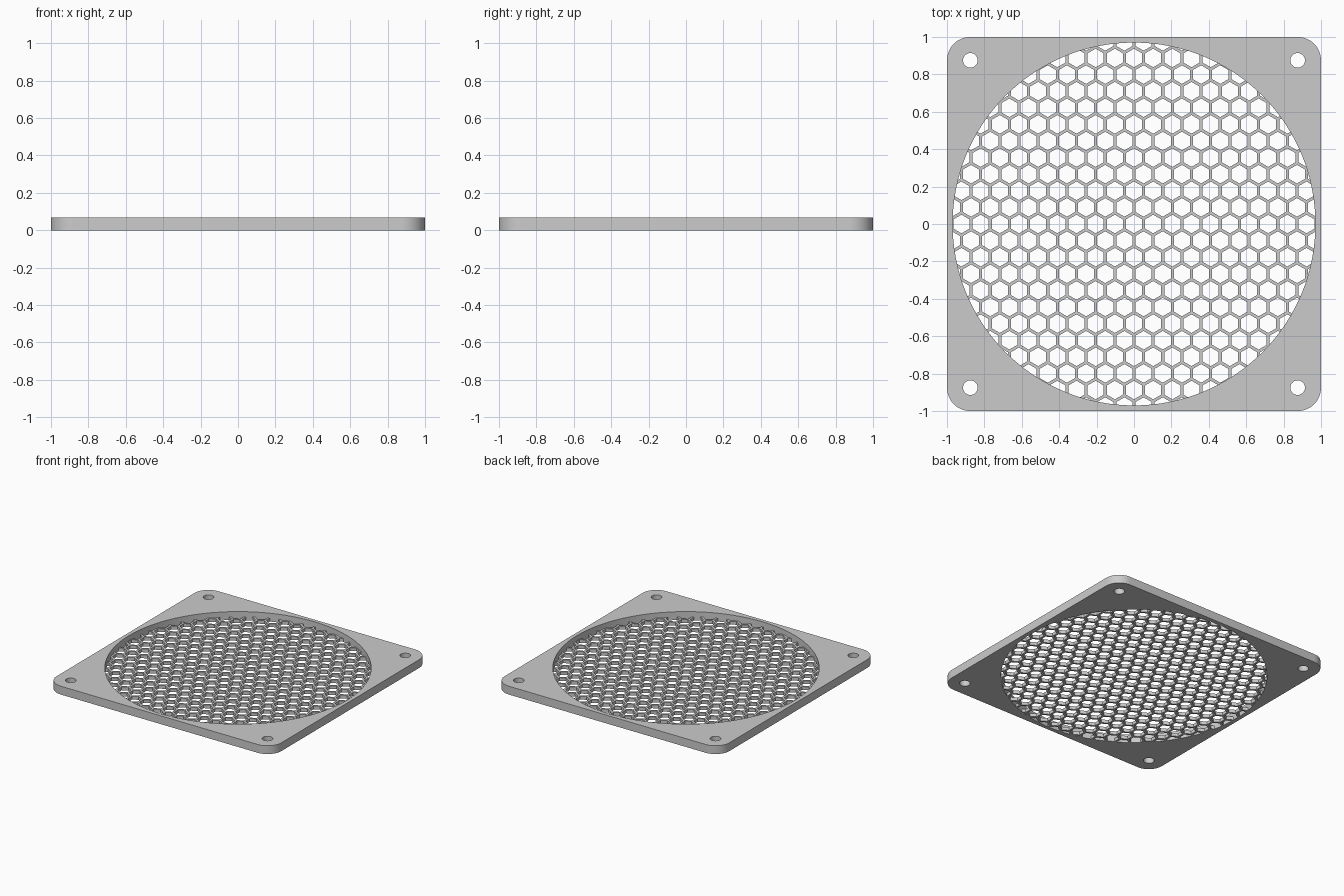
import bpy, bmesh
from math import pi, cos, sin, sqrt

if "Cube" in bpy.data.objects:
    bpy.data.objects.remove(bpy.data.objects["Cube"])

FRAME_H = 0.067      # frame thickness
GRID_H = 0.026       # honeycomb thickness, flush with the underside
OPENING = 0.97       # radius of the round opening
CORNER = 0.125       # outer corner radius, concentric with the screw holes
HOLE = 0.039         # screw hole radius
PITCH = 0.1025       # distance between neighbouring cells
WALL = 0.0165        # honeycomb wall width

grey = bpy.data.materials.new("light grey plastic")
grey.use_nodes = True
colour = (0.6, 0.6, 0.6, 1)
grey.diffuse_color = colour
grey.node_tree.nodes["Principled BSDF"].inputs["Base Color"].default_value = colour


def arc(cx, cy, r, start, sweep, n):
    """Points along an arc, end point left out."""
    return [(cx + r * cos(start + sweep * i / n), cy + r * sin(start + sweep * i / n))
            for i in range(n)]


def circle(cx, cy, r, n, start=0):
    return arc(cx, cy, r, start, 2 * pi, n)


def plate(name, loops, z0, z1):
    """Fill closed outlines (inner ones become holes) and extrude them upward."""
    bm = bmesh.new()
    edges = []
    for loop in loops:
        verts = [bm.verts.new((x, y, z0)) for x, y in loop]
        edges += [bm.edges.new((v, verts[i - 1])) for i, v in enumerate(verts)]
    bmesh.ops.triangle_fill(bm, use_beauty=True, edges=edges, normal=(0, 0, 1))
    result = bmesh.ops.extrude_face_region(bm, geom=bm.faces[:])
    top = [g for g in result["geom"] if isinstance(g, bmesh.types.BMVert)]
    bmesh.ops.translate(bm, verts=top, vec=(0, 0, z1 - z0))
    bmesh.ops.recalc_face_normals(bm, faces=bm.faces[:])
    mesh = bpy.data.meshes.new(name)
    bm.to_mesh(mesh)
    bm.free()
    mesh.materials.append(grey)
    obj = bpy.data.objects.new(name, mesh)
    bpy.context.collection.objects.link(obj)
    return obj


def activate(obj):
    bpy.ops.object.select_all(action='DESELECT')
    obj.select_set(True)
    bpy.context.view_layer.objects.active = obj


# Square frame with rounded corners, a round opening and four screw holes
c = 1 - CORNER
centres = [(c, c), (-c, c), (-c, -c), (c, -c)]
outline = []
for i, (x, y) in enumerate(centres):
    outline += arc(x, y, CORNER, i * pi / 2, pi / 2, 12)
    end = (i + 1) * pi / 2
    outline.append((x + CORNER * cos(end), y + CORNER * sin(end)))
holes = [circle(x, y, HOLE, 32) for x, y in centres]
frame = plate("frame", [outline, circle(0, 0, OPENING, 128)] + holes, 0, FRAME_H)

# Honeycomb grid: a disc cut by rows of hexagonal cells
grid = plate("honeycomb_grid", [circle(0, 0, OPENING + 0.002, 128)], 0, GRID_H)
cell_r = (PITCH - WALL) / sqrt(3)
row_step = PITCH * sqrt(3) / 2
cells = []
for row in range(-12, 13):
    for col in range(-11, 12):
        x = (col + 0.5 * (row % 2)) * PITCH
        y = row * row_step
        if x * x + y * y < (OPENING + cell_r) ** 2:
            cells.append(circle(x, y, cell_r, 6, pi / 2))
cutter = plate("cell_cutter", cells, -0.1, 0.2)
cutter.hide_render = True

cut = grid.modifiers.new("cells", 'BOOLEAN')
cut.operation = 'DIFFERENCE'
cut.solver = 'EXACT'
cut.object = cutter
activate(grid)
bpy.ops.object.modifier_apply(modifier=cut.name)
bpy.data.objects.remove(cutter)

# Smooth round walls, crisp edges
for obj in (frame, grid):
    activate(obj)
    bpy.ops.object.shade_smooth_by_angle(angle=pi / 6)
